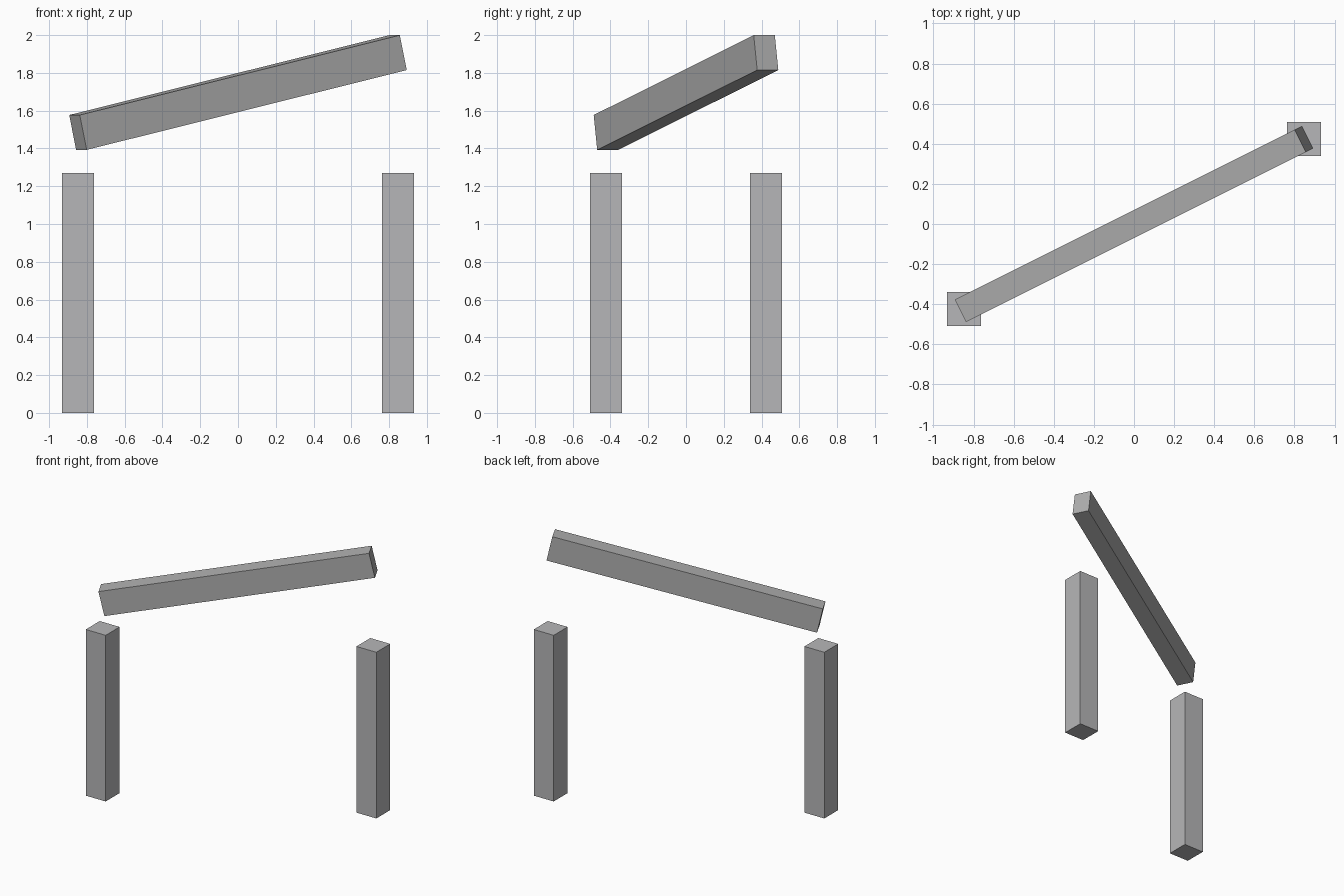
import bpy
from math import atan2, radians

if "Cube" in bpy.data.objects:
    bpy.data.objects.remove(bpy.data.objects["Cube"])


def material(name, color):
    mat = bpy.data.materials.new(name)
    mat.diffuse_color = (*color, 1)
    mat.use_nodes = True
    mat.node_tree.nodes["Principled BSDF"].inputs["Base Color"].default_value = mat.diffuse_color
    return mat


def box(name, mat, size, location, rotation=(0, 0, 0)):
    bpy.ops.mesh.primitive_cube_add(size=1, location=location, rotation=rotation)
    obj = bpy.context.object
    obj.name = name
    obj.scale = size
    bpy.ops.object.transform_apply(location=False, rotation=False, scale=True)
    obj.data.materials.append(mat)
    return obj


POST_X, POST_Y = 0.8475, 0.4237
POST_WIDTH, POST_HEIGHT = 0.168, 1.27
post_grey = material("post_grey", (0.47, 0.47, 0.48))
beam_grey = material("beam_grey", (0.43, 0.43, 0.43))

# Two upright posts on diagonally opposite corners
for name, side in (("left_post", -1), ("right_post", 1)):
    box(name, post_grey, (POST_WIDTH, POST_WIDTH, POST_HEIGHT),
        (side * POST_X, side * POST_Y, POST_HEIGHT / 2))

# Tilted beam floating above, running from post to post
box("tilted_beam", beam_grey, (1.941, 0.125, 0.189), (0, 0, 1.696),
    (0, -radians(12.57), atan2(POST_Y, POST_X)))
